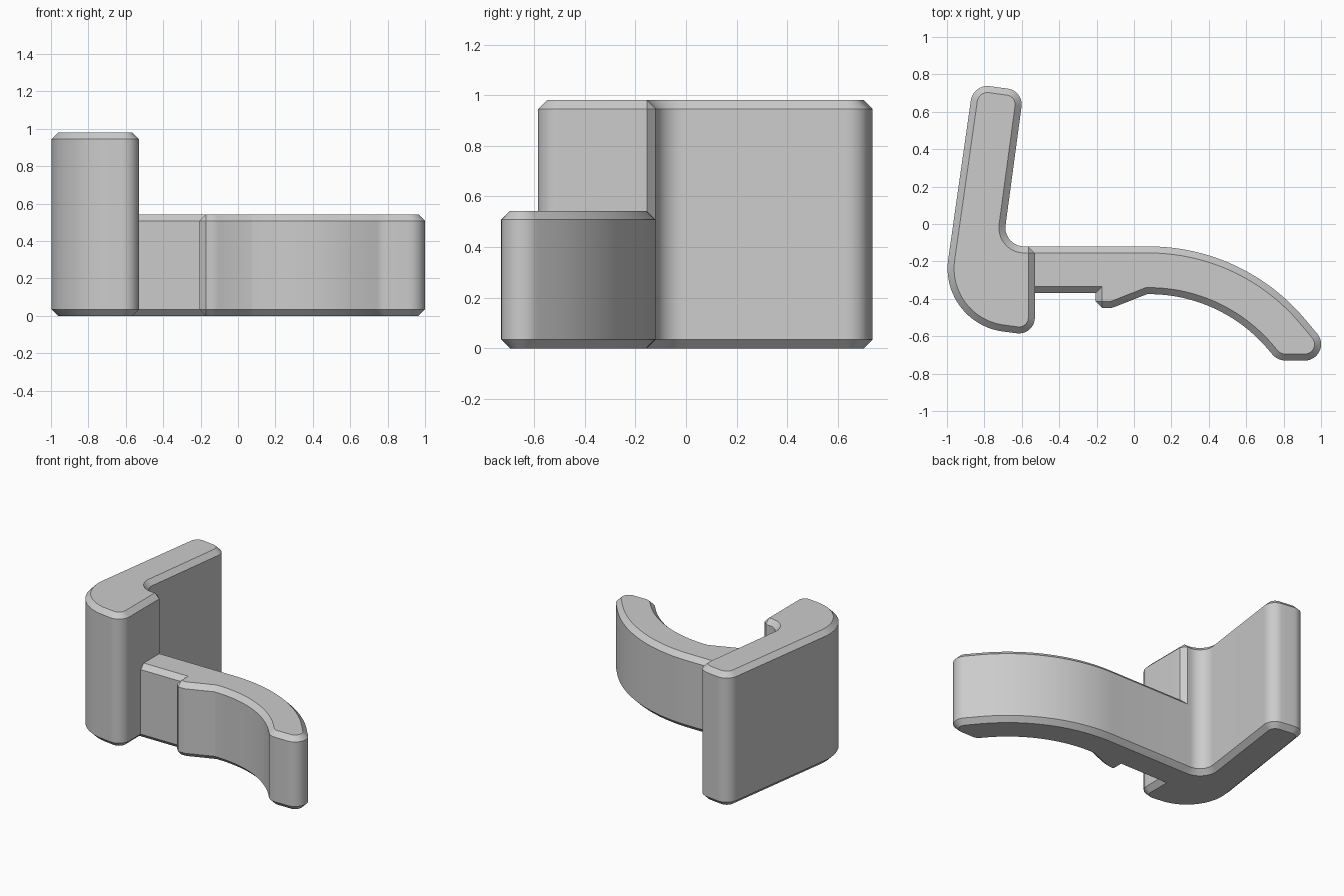
import bpy, bmesh, math
from mathutils import Vector

cube = bpy.data.objects.get("Cube")
if cube:
    bpy.data.objects.remove(cube, do_unlink=True)

CHAMFER = 0.035

grey = bpy.data.materials.new("plain_grey")
grey.use_nodes = True
grey.diffuse_color = (0.6, 0.6, 0.6, 1)
bsdf = next(n for n in grey.node_tree.nodes if n.type == 'BSDF_PRINCIPLED')
bsdf.inputs["Base Color"].default_value = (0.6, 0.6, 0.6, 1)


def ring(corners, inset):
    """Counter-clockwise outline with rounded corners (x, y, radius, segments), moved inward."""
    pts = []
    n = len(corners)
    for i, (x, y, radius, segs) in enumerate(corners):
        p = Vector((x, y))
        d0 = (p - Vector(corners[i - 1][:2])).normalized()
        d1 = (Vector(corners[(i + 1) % n][:2]) - p).normalized()
        n0, n1 = Vector((-d0.y, d0.x)), Vector((-d1.y, d1.x))
        miter = (n0 + n1) / (1 + n0.dot(n1))
        turn = math.atan2(d0.x * d1.y - d0.y * d1.x, d0.dot(d1))
        if radius == 0:
            pts.append(p + miter * inset)
            continue
        # Arc about the corner's centre; insetting shrinks convex arcs, grows concave ones
        side = 1 if turn > 0 else -1
        centre = p + miter * radius * side
        r = radius - inset * side
        start = math.atan2(-n0.y * side, -n0.x * side)
        for k in range(segs + 1):
            a = start + turn * k / segs
            pts.append(centre + Vector((math.cos(a), math.sin(a))) * r)
    return pts


def chamfered_slab(name, corners, height):
    """Upright slab with chamfered top and bottom rims."""
    bm = bmesh.new()
    levels = [(0, CHAMFER), (CHAMFER, 0), (height - CHAMFER, 0), (height, CHAMFER)]
    rings = [[bm.verts.new((p.x, p.y, z)) for p in ring(corners, c)] for z, c in levels]
    n = len(rings[0])
    for low, high in zip(rings, rings[1:]):
        for i in range(n):
            j = (i + 1) % n
            bm.faces.new((low[i], low[j], high[j], high[i]))
    bm.faces.new(rings[0][::-1])
    bm.faces.new(rings[-1])
    bmesh.ops.remove_doubles(bm, verts=bm.verts, dist=0.0001)
    bmesh.ops.recalc_face_normals(bm, faces=bm.faces)
    mesh = bpy.data.meshes.new(name)
    bm.to_mesh(mesh)
    bm.free()
    mesh.materials.append(grey)
    obj = bpy.data.objects.new(name, mesh)
    bpy.context.collection.objects.link(obj)
    return obj


# Tall leaning plate with a rounded foot
plate = chamfered_slab("tall_plate", [
    (-0.53, -0.12, CHAMFER, 1),
    (-0.702, -0.12, 0.10, 10),
    (-0.59, 0.712, 0.085, 10),
    (-0.86, 0.749, 0.09, 10),
    (-1.042, -0.53, 0.34, 20),
    (-0.53, -0.597, 0.085, 10),
], 0.98)

# Low curved arm with a stepped catch on its front
arm = chamfered_slab("curved_arm", [
    (-0.70, -0.37, 0, 0),
    (-0.205, -0.37, 0, 0),
    (-0.205, -0.45, CHAMFER, 1),
    (-0.12, -0.45, 0.10, 4),
    (0.07, -0.375, 0, 0),
    (0.469, -0.375, 0.835, 32),
    (0.767, -0.73, 0.09, 8),
    (1.10, -0.73, 0.087, 14),
    (0.588, -0.12, 1.09, 32),
    (-0.70, -0.12, 0, 0),
], 0.543)

# Fuse the arm into the plate
union = plate.modifiers.new("join_arm", 'BOOLEAN')
union.operation = 'UNION'
union.solver = 'EXACT'
union.object = arm
bpy.ops.object.select_all(action='DESELECT')
plate.select_set(True)
bpy.context.view_layer.objects.active = plate
bpy.ops.object.modifier_apply(modifier=union.name)
bpy.data.objects.remove(arm, do_unlink=True)
plate.name = "plate_with_curved_arm"
bpy.ops.object.shade_smooth_by_angle(angle=math.radians(25))
